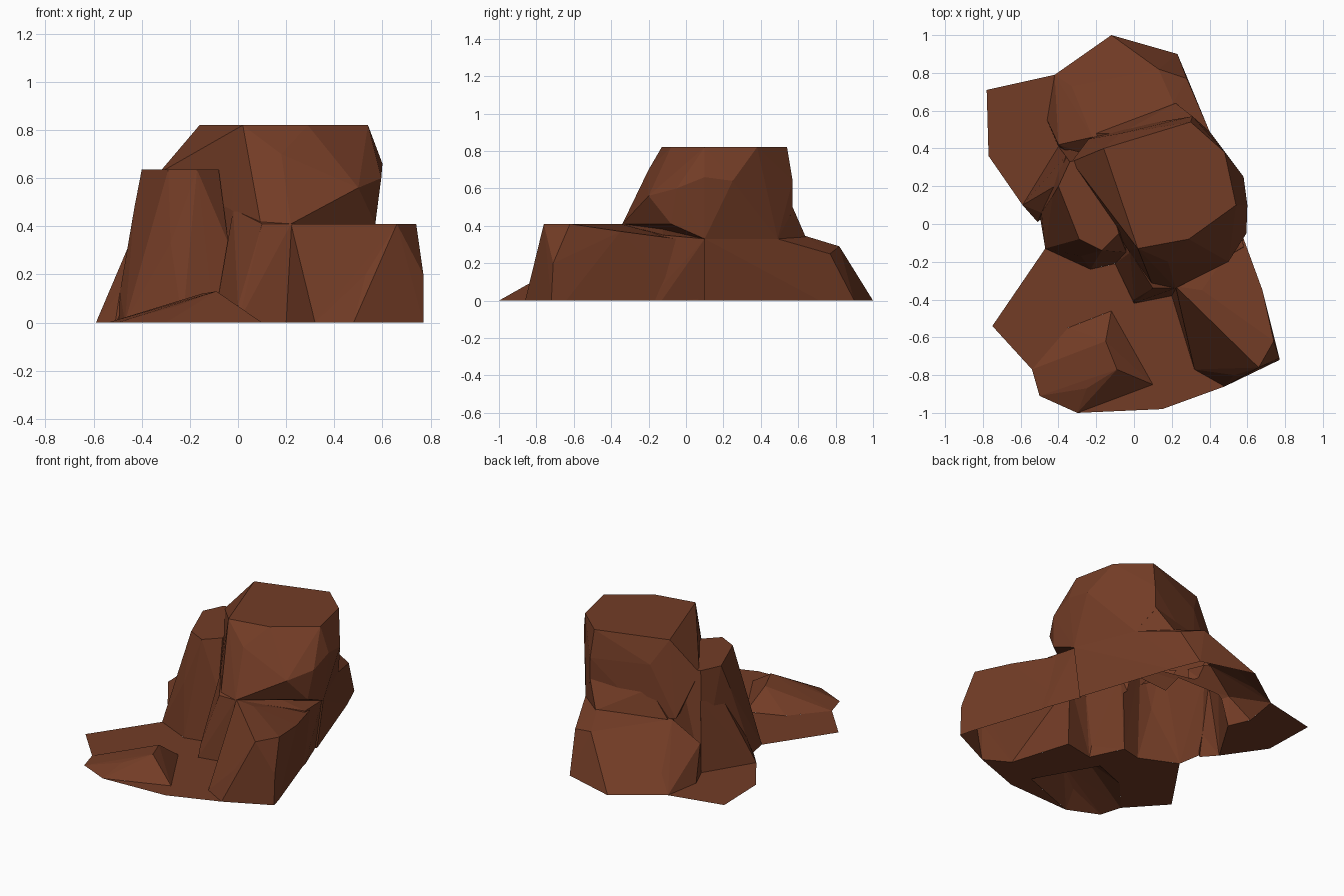
import bpy, bmesh

if "Cube" in bpy.data.objects:
    bpy.data.objects.remove(bpy.data.objects["Cube"])

rock = bpy.data.materials.new("brown_rock")
rock.diffuse_color = (0.17, 0.045, 0.019, 1)
rock.use_nodes = True
rock.node_tree.nodes["Principled BSDF"].inputs["Base Color"].default_value = rock.diffuse_color


def link(name, bm):
    me = bpy.data.meshes.new(name)
    bm.to_mesh(me)
    bm.free()
    ob = bpy.data.objects.new(name, me)
    me.materials.append(rock)
    bpy.context.collection.objects.link(ob)
    return ob


def crag(name, base, upper):
    """Convex boulder: base outline (also extended below ground) plus upper corners."""
    bm = bmesh.new()
    for x, y in base:
        bm.verts.new((x, y, 0))
        bm.verts.new((x, y, -0.1))
    for p in upper:
        bm.verts.new(p)
    res = bmesh.ops.convex_hull(bm, input=bm.verts[:])
    junk = [g for g in res["geom_interior"] + res["geom_unused"] if isinstance(g, bmesh.types.BMVert)]
    bmesh.ops.delete(bm, geom=list(set(junk)), context="VERTS")
    bmesh.ops.recalc_face_normals(bm, faces=bm.faces[:])
    return link(name, bm)


def plate(name, outline):
    """Flat ground ledge."""
    bm = bmesh.new()
    bm.faces.new([bm.verts.new((x, y, 0)) for x, y in outline])
    for f in bm.faces:
        f.normal_update()
        if f.normal.z < 0:
            f.normal_flip()
    return link(name, bm)


# Tall flat-topped tower
summit = [(-.16, .4), (.3, .54), (.48, .38), (.54, .1), (.29, -.08), (.02, -.13)]
tower = crag("rock_formation", [], [(x, y, .82) for x, y in summit] + [
    (.6, .1, .66), (.58, .25, .64), (.595, -.05, .6), (.5, -.2, .56), (.18, -.2, .7),
    (.22, -.34, .41), (.1, -.33, .38), (.57, -.08, .41), (.31, .57, .64), (.31, .57, .48),
    (.56, .1, .33), (.4, .49, .33), (-.07, .48, .66), (-.05, .51, .33), (-.33, .33, .62),
    (-.24, .45, .33), (-.05, -.1, .33), (-.03, -.14, .47)])

# Foot of the tower's back wall
foot = crag("rear_foot", [],
            [(.31, .57, .5), (.22, .64, .34), (-.2, .48, .33), (-.07, .48, .5), (.4, .49, .33),
             (.0, .2, .5), (.0, .2, .3), (.2, .6, .25), (.3, .2, .3), (-.2, .4, .25)])

# Lower shoulder on the left, steep body and flared skirt
side = crag("side_crag",
            [(-.5, .05), (-.47, -.13), (-.23, -.24), (-.1, -.21), (-.4, .41), (.0, .3)],
            [(-.34, .33, .635), (-.2, .36, .635), (-.08, -.05, .635), (-.17, -.14, .635),
             (-.29, -.08, .635), (-.4, .2, .635), (-.43, .15, .48), (-.49, .06, .13),
             (-.28, -.17, .33), (-.04, -.15, .33)])
skirt = crag("side_skirt",
             [(-.59, .1), (-.51, .01), (-.4, .41), (-.3, .2)],
             [(-.49, .06, .13), (-.42, .2, .4), (-.36, .36, .45), (-.3, .2, .4)])

# Front spur beneath the tower
spur = crag("front_spur",
            [(0, -.42), (.2, -.38), (-.1, -.21), (.6, -.2), (.45, .2), (-.1, .3)],
            [(.1, -.34, .41), (.22, -.34, .41), (.58, -.12, .35), (.55, .1, .33),
             (-.02, -.15, .47), (0, .2, .4), (.0, -.4, .07)])

# Right shelf, its top dipping towards the tower
shelf = crag("shelf",
             [(.77, -.72), (.48, -.86), (.32, -.77), (.2, -.38), (.5, .1), (.2, .0)],
             [(.36, -.35, .41), (.52, -.53, .41), (.66, -.76, .41), (.74, -.62, .41),
              (.68, -.35, .37), (.61, -.2, .34), (.22, -.33, .41), (.57, -.05, .33),
              (.77, -.71, .2), (.53, -.8, .2)])

# Sloping rear ledge
rear = crag("rear_ledge",
            [(.23, .9), (-.12, 1), (-.26, .9), (-.42, .79), (-.46, .55), (-.4, .41), (.5, .1), (0, .1)],
            [(.13, .82, .29), (.28, .77, .25), (.21, .64, .345), (.4, .49, .33), (.56, .1, .33),
             (-.22, .46, .33), (-.33, .73, .1), (-.4, .42, .2)])

# Low mound at the front left
mound = crag("front_mound",
             [(-.12, -.46), (.1, -.85), (-.3, -1), (-.5, -.91), (-.54, -.77), (-.35, -.55)],
             [(-.09, -.77, .13), (-.15, -.62, .12), (-.25, -.87, .07)])

# Fuse the boulders into one shell, open below ground level
parts = [side, skirt, spur, shelf, rear, foot, mound]
for p in parts:
    m = tower.modifiers.new("join", "BOOLEAN")
    m.operation, m.object, m.solver = "UNION", p, "EXACT"
bpy.context.view_layer.update()
dg = bpy.context.evaluated_depsgraph_get()
bm = bmesh.new()
bm.from_mesh(tower.evaluated_get(dg).to_mesh())
bmesh.ops.bisect_plane(bm, geom=bm.verts[:] + bm.edges[:] + bm.faces[:], dist=1e-6,
                       plane_co=(0, 0, 0.00002), plane_no=(0, 0, -1), clear_outer=True)
tower.modifiers.clear()
bm.to_mesh(tower.data)
bm.free()
for p in parts:
    bpy.data.objects.remove(p)

# Ground ledges around the rocks
plate("left_ground", [(-.75, -.54), (-.47, -.13), (-.23, -.24), (-.1, -.21), (-.12, -.46),
                      (-.35, -.55), (-.54, -.77)])
plate("front_ground", [(-.12, -.46), (-.1, -.21), (0, -.42), (.2, -.38), (.32, -.77),
                       (.48, -.86), (.15, -.98), (-.3, -1), (.1, -.85)])
plate("rear_ground", [(-.59, .1), (-.77, .36), (-.78, .71), (-.42, .79), (-.46, .55), (-.4, .41)])
